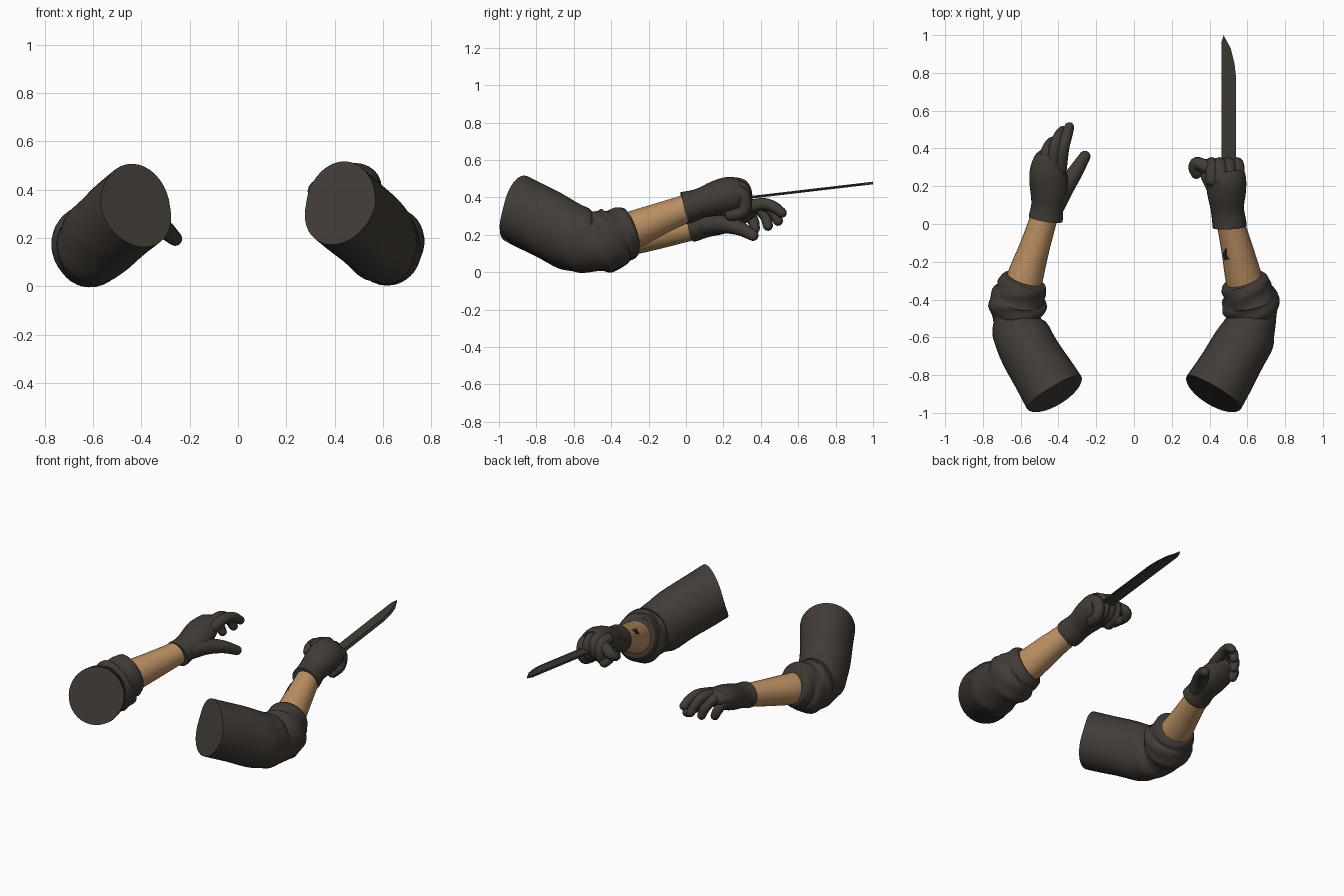
import bpy, bmesh, math
from mathutils import Vector

if "Cube" in bpy.data.objects:
    bpy.data.objects.remove(bpy.data.objects["Cube"], do_unlink=True)


def material(name, rgb):
    m = bpy.data.materials.new(name)
    m.use_nodes = True
    m.diffuse_color = (*rgb, 1)
    bsdf = m.node_tree.nodes["Principled BSDF"]
    bsdf.inputs["Base Color"].default_value = (*rgb, 1)
    bsdf.inputs["Roughness"].default_value = 0.8
    return m


CLOTH = material("dark cloth", (0.054, 0.045, 0.038))
GLOVE = material("dark glove", (0.052, 0.044, 0.036))
SKIN = material("tan skin", (0.50, 0.28, 0.125))
BLADE = material("dark blade", (0.048, 0.044, 0.036))
INK = material("ink", (0.03, 0.025, 0.02))


def finish(bm, name, mat, smooth=True):
    bmesh.ops.recalc_face_normals(bm, faces=bm.faces)
    mesh = bpy.data.meshes.new(name)
    bm.to_mesh(mesh)
    bm.free()
    mesh.materials.append(mat)
    ob = bpy.data.objects.new(name, mesh)
    bpy.context.collection.objects.link(ob)
    if smooth:
        bpy.ops.object.select_all(action="DESELECT")
        ob.select_set(True)
        bpy.context.view_layer.objects.active = ob
        bpy.ops.object.shade_smooth_by_angle(angle=math.radians(50))
    return ob


def spline(rings, steps):
    """Catmull-Rom through rings of (x, y, z, half width, half height)."""
    pts = [Vector(r) for r in rings]
    pts = [2 * pts[0] - pts[1]] + pts + [2 * pts[-1] - pts[-2]]
    out = []
    for i in range(1, len(pts) - 2):
        a, b, c, d = pts[i - 1:i + 3]
        for k in range(steps):
            t = k / steps
            out.append(0.5 * (2 * b + (c - a) * t + (2 * a - 5 * b + 4 * c - d) * t ** 2
                              + (3 * b - a - 3 * c + d) * t ** 3))
    return out + [pts[-2]]


def loft(name, mat, rings, sides=24, steps=4, ref=(0, 0, 1), round_start=False,
         round_end=False, fold=0.0, lean=0.0):
    """Tube of elliptical rings; lean pulls out the upper half of the first ring."""
    path = spline(rings, steps)
    rows = []
    for i, p in enumerate(path):
        lo, hi = path[max(i - 1, 0)], path[min(i + 1, len(path) - 1)]
        t = (Vector(hi[:3]) - Vector(lo[:3])).normalized()
        rows.append((Vector(p[:3]), t, p[3], p[4]))

    def dome(row, sign):
        c, t, w, h = row
        angles = [math.radians(a) for a in (25, 50, 75)]
        return [(c + t * sign * min(w, h) * math.sin(a), t, w * math.cos(a), h * math.cos(a))
                for a in angles]

    if round_start:
        rows = dome(rows[0], -1)[::-1] + rows
    if round_end:
        rows += dome(rows[-1], 1)
    bm = bmesh.new()
    loops = []
    for i, (c, t, w, h) in enumerate(rows):
        side = t.cross(Vector(ref)).normalized()
        up = side.cross(t)
        env = fold * math.sin(math.pi * i / (len(rows) - 1))
        loop = []
        for k in range(sides):
            a = math.tau * k / sides
            f = 1 + env * math.sin(3 * a + 0.9 * i)
            pull = lean * h * max(0, math.sin(a)) if i == 0 else 0
            loop.append(bm.verts.new(c + side * w * f * math.cos(a)
                                     + up * h * f * math.sin(a) - t * pull))
        loops.append(loop)
    for A, B in zip(loops, loops[1:]):
        for k in range(sides):
            n = (k + 1) % sides
            bm.faces.new((A[k], A[n], B[n], B[k]))
    bm.faces.new(loops[0])
    bm.faces.new(loops[-1])
    return finish(bm, name, mat)


def digit(name, points, radius, ref=(1, 0, 0), taper=0.2):
    n = len(points) - 1
    rings = [(*p, radius * (1 - taper * i / n), radius * (1 - taper * i / n))
             for i, p in enumerate(points)]
    loft(name, GLOVE, rings, sides=12, ref=ref, round_start=True, round_end=True)


def plate(name, mat, outline, thickness, place):
    """Flat outline given thickness, mapped into space by place(u, v, w)."""
    bm = bmesh.new()
    rows = [[bm.verts.new(place(u, v, w)) for u, v in outline]
            for w in (-thickness / 2, thickness / 2)]
    n = len(outline)
    for row in rows:
        bm.faces.new(row)
    for k in range(n):
        j = (k + 1) % n
        bm.faces.new((rows[0][k], rows[0][j], rows[1][j], rows[1][k]))
    return finish(bm, name, mat, smooth=False)


# Sleeves: wide upper arm, creased elbow, rolled cuff
SLEEVE = [
    (0.424, -0.89, 0.336, 0.168, 0.178),
    (0.515, -0.74, 0.260, 0.158, 0.178),
    (0.588, -0.61, 0.192, 0.152, 0.175),
    (0.614, -0.55, 0.170, 0.138, 0.165),
    (0.624, -0.50, 0.158, 0.125, 0.15),
    (0.620, -0.45, 0.168, 0.150, 0.165),
    (0.612, -0.40, 0.180, 0.150, 0.164),
    (0.602, -0.365, 0.196, 0.132, 0.147),
    (0.594, -0.335, 0.206, 0.132, 0.144),
    (0.586, -0.303, 0.214, 0.122, 0.134),
    (0.583, -0.293, 0.217, 0.102, 0.112),
]
for label, s, drop in (("left", 1, 0), ("right", -1, 0.01)):
    rings = [(s * x, y, z - drop * (1 if i < 4 else 0.6), w, h)
             for i, (x, y, z, w, h) in enumerate(SLEEVE)]
    loft(label + "_sleeve", CLOTH, rings, sides=36, fold=0.03, lean=0.25)

# Bare forearms
loft("left_forearm", SKIN, [
    (0.60, -0.37, 0.195, 0.10, 0.105), (0.577, -0.27, 0.232, 0.096, 0.10),
    (0.545, -0.13, 0.29, 0.084, 0.085), (0.508, 0.02, 0.348, 0.072, 0.072)])
loft("right_forearm", SKIN, [
    (-0.60, -0.37, 0.180, 0.10, 0.10), (-0.57, -0.26, 0.195, 0.094, 0.096),
    (-0.525, -0.12, 0.217, 0.08, 0.085), (-0.468, 0.06, 0.248, 0.07, 0.070)])

# Ink mark on the inner forearm
axis = Vector((-0.075, 0.32, 0.135)).normalized()
out = Vector((-0.75, 0, 0.66))
out = (out - axis * out.dot(axis)).normalized()
across = axis.cross(out)
centre = Vector((0.547, -0.13, 0.29)) + out * 0.084
plate("forearm_mark", INK,
      [(-0.035, -0.02), (-0.02, 0.022), (0.0, 0.008), (0.04, 0.014), (0.012, -0.016)],
      0.008, lambda u, v, w: centre + axis * u + across * v + out * w)

# Open glove, palm down
loft("right_glove", GLOVE, [
    (-0.468, 0.025, 0.242, 0.090, 0.080), (-0.465, 0.045, 0.246, 0.090, 0.080),
    (-0.458, 0.10, 0.260, 0.086, 0.075), (-0.450, 0.19, 0.284, 0.101, 0.079),
    (-0.455, 0.27, 0.313, 0.099, 0.072), (-0.452, 0.33, 0.335, 0.086, 0.053)],
    round_end=True)
OPEN_FINGERS = {
    "index": [(-0.392, 0.29, 0.335), (-0.376, 0.40, 0.364), (-0.357, 0.465, 0.352), (-0.343, 0.512, 0.318)],
    "middle": [(-0.432, 0.30, 0.345), (-0.417, 0.41, 0.362), (-0.396, 0.465, 0.326), (-0.378, 0.492, 0.275)],
    "ring": [(-0.472, 0.29, 0.336), (-0.462, 0.38, 0.340), (-0.44, 0.425, 0.298), (-0.422, 0.438, 0.248)],
    "little": [(-0.508, 0.26, 0.314), (-0.506, 0.325, 0.312), (-0.488, 0.36, 0.272), (-0.472, 0.368, 0.232)],
}
for label, pts in OPEN_FINGERS.items():
    digit("right_" + label + "_finger", pts, 0.036, taper=0.25)
digit("right_thumb", [(-0.425, 0.10, 0.255), (-0.368, 0.19, 0.258),
                      (-0.308, 0.28, 0.238), (-0.260, 0.358, 0.197)], 0.06,
      ref=(0, 0, 1), taper=0.5)

# Closed glove around the knife
loft("left_glove", GLOVE, [
    (0.506, -0.015, 0.343, 0.090, 0.086), (0.504, 0.01, 0.348, 0.090, 0.086),
    (0.494, 0.08, 0.370, 0.088, 0.080), (0.490, 0.16, 0.394, 0.102, 0.094),
    (0.488, 0.23, 0.410, 0.106, 0.100), (0.482, 0.275, 0.411, 0.100, 0.092)])
for label, x, z in (("little", 0.548, 0.428), ("ring", 0.503, 0.456), ("middle", 0.457, 0.470),
                    ("fore", 0.415, 0.458)):
    digit("left_" + label + "_knuckle",
          [(x, 0.235, z), (x, 0.295, z - 0.008), (x - 0.004, 0.318, z - 0.055),
           (x - 0.008, 0.300, z - 0.107), (x - 0.015, 0.24, z - 0.122)], 0.039, taper=0.15)
digit("left_index_finger", [(0.41, 0.29, 0.44), (0.365, 0.310, 0.428), (0.332, 0.322, 0.41),
                            (0.319, 0.298, 0.393), (0.330, 0.268, 0.38)], 0.037, ref=(0, 0, 1))
digit("left_thumb", [(0.45, 0.13, 0.37), (0.418, 0.20, 0.372),
                     (0.388, 0.26, 0.35), (0.385, 0.31, 0.34)], 0.042, ref=(0, 0, 1))

# Knife lying flat, point forward, with a ground edge strip
def tilt(x, y, w):
    return Vector((x, y, 0.40 + 0.117 * (y - 0.34) + w))


plate("knife_spine", BLADE, [(0.462, 0.28), (0.462, 0.96), (0.475, 1.0), (0.497, 0.94),
                             (0.517, 0.86), (0.525, 0.78), (0.525, 0.28)], 0.014, tilt)
plate("knife_edge", BLADE, [(0.52, 0.28), (0.52, 0.78), (0.51, 0.87), (0.475, 0.998),
                            (0.512, 0.93), (0.532, 0.85), (0.54, 0.78), (0.54, 0.28)], 0.006, tilt)
loft("knife_handle", BLADE, [(0.498, 0.16, 0.38, 0.035, 0.022),
                             (0.498, 0.34, 0.40, 0.035, 0.022)], sides=16, steps=2)
